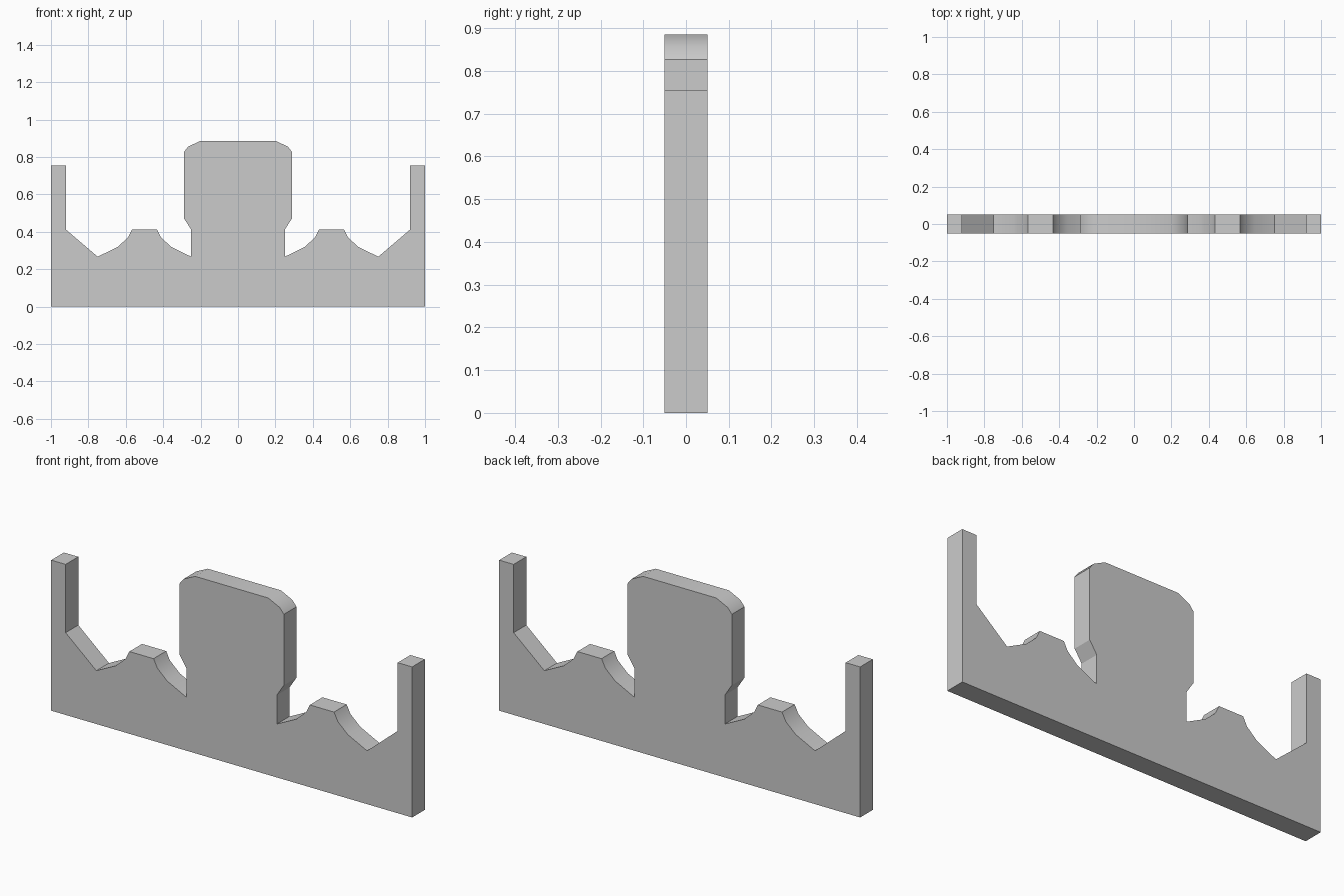
import bpy, bmesh, math

if "Cube" in bpy.data.objects:
    bpy.data.objects.remove(bpy.data.objects["Cube"])

THICK = 0.1

# Right half of the outline, from the outer bottom corner up and inward
post = [(1, 0), (1, 0.754), (0.92, 0.754), (0.92, 0.412)]
bump_side = [(0.25, 0.267), (0.143, 0.32), (0.088, 0.37), (0.067, 0.412)]
bump = [(0.5 + x, z) for x, z in bump_side]
bump += [(0.5 - x, z) for x, z in reversed(bump_side)]
head = [(0.25, 0.412), (0.289, 0.472), (0.289, 0.827), (0.267, 0.855), (0.203, 0.886)]

half = post + bump + head
outline = half + [(-x, z) for x, z in reversed(half)]

# Cut-out panel: mirrored outline extruded through its thickness
bm = bmesh.new()
face = bm.faces.new([bm.verts.new((x, -THICK / 2, z)) for x, z in outline])
ext = bmesh.ops.extrude_face_region(bm, geom=[face], use_keep_orig=True)
verts = [g for g in ext["geom"] if isinstance(g, bmesh.types.BMVert)]
bmesh.ops.translate(bm, verts=verts, vec=(0, THICK, 0))
bmesh.ops.recalc_face_normals(bm, faces=bm.faces[:])
mesh = bpy.data.meshes.new("scalloped_panel")
bm.to_mesh(mesh)
bm.free()

panel = bpy.data.objects.new("scalloped_panel", mesh)
bpy.context.collection.objects.link(panel)
bpy.context.view_layer.objects.active = panel
panel.select_set(True)
bpy.ops.object.shade_smooth_by_angle(angle=math.radians(30))
